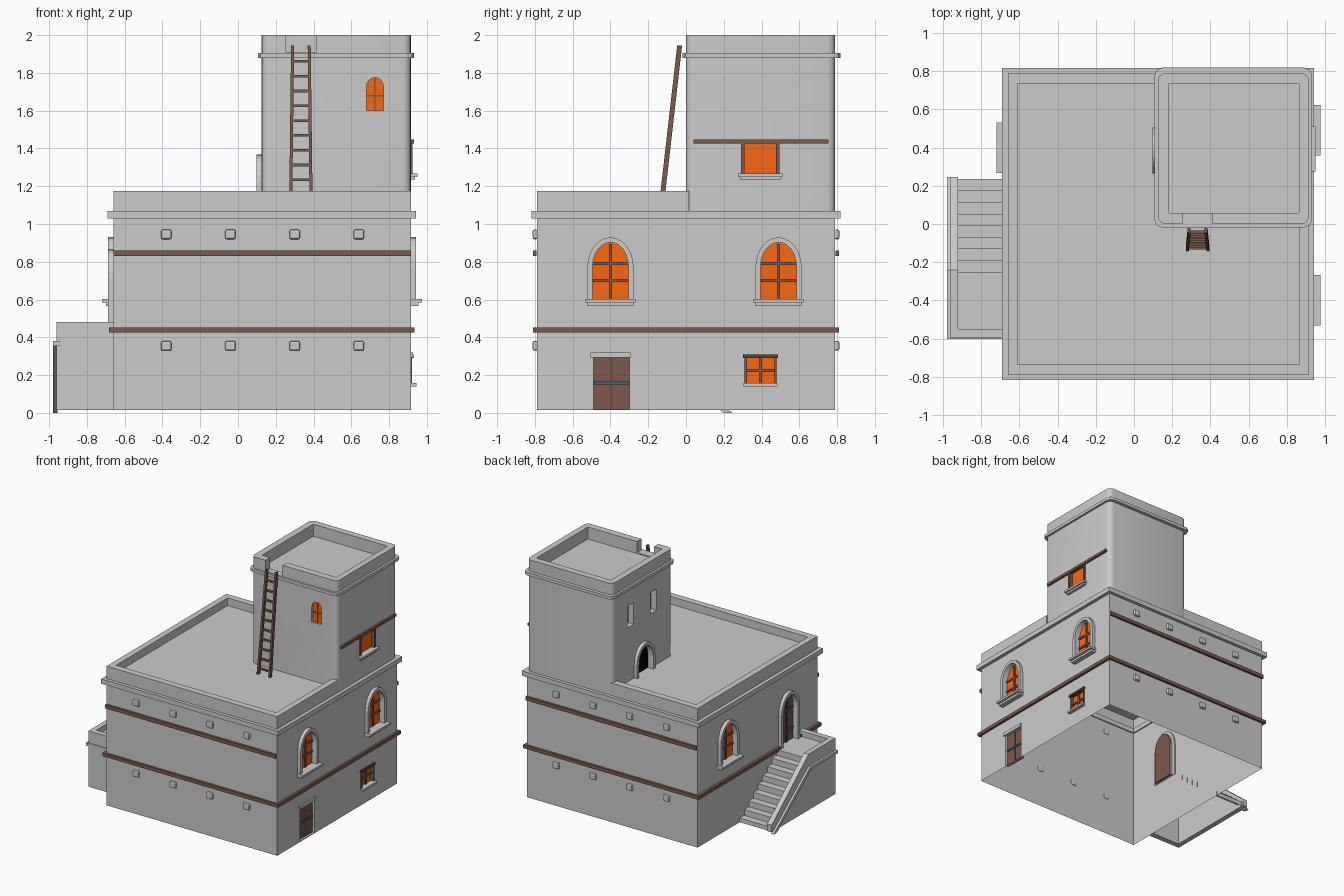
import bpy, bmesh, math
from mathutils import Vector

if "Cube" in bpy.data.objects:
    bpy.data.objects.remove(bpy.data.objects["Cube"])

def material(name, rgb):
    m = bpy.data.materials.new(name)
    m.diffuse_color = (*rgb, 1)
    m.use_nodes = True
    m.node_tree.nodes["Principled BSDF"].inputs["Base Color"].default_value = m.diffuse_color
    return m

WOOD = material("wood", (0.2, 0.1, 0.075))
DARK = material("dark_wood", (0.1, 0.05, 0.035))
GLOW = material("window_glow", (0.95, 0.14, 0.005))
IRON = material("blue_iron", (0.04, 0.13, 0.19))
BLACK = material("black_opening", (0, 0, 0))

# Walls: extrusion axis, plane position, outward sign
RIGHT, LEFT = ('x', 0.915, 1), ('x', -0.66, -1)
FRONT, BACK = ('y', -0.79, -1), ('y', 0.79, 1)
T_FRONT, T_LEFT = ('y', 0.0, -1), ('x', 0.125, -1)
BASE = 0.014

def finish(name, bm, mat=None):
    bmesh.ops.recalc_face_normals(bm, faces=bm.faces[:])
    me = bpy.data.meshes.new(name)
    bm.to_mesh(me)
    bm.free()
    ob = bpy.data.objects.new(name, me)
    bpy.context.collection.objects.link(ob)
    if mat:
        me.materials.append(mat)
    return ob

def prism(name, pts, axis, a, b, mat=None):
    """Extrude a 2D outline along an axis from a to b."""
    place = {'x': lambda u, v: (a, u, v), 'y': lambda u, v: (u, a, v), 'z': lambda u, v: (u, v, a)}[axis]
    bm = bmesh.new()
    f = bm.faces.new([bm.verts.new(place(u, v)) for u, v in pts])
    ext = bmesh.ops.extrude_face_region(bm, geom=[f])['geom']
    step = Vector([(b - a) if axis == c else 0 for c in 'xyz'])
    bmesh.ops.translate(bm, vec=step, verts=[g for g in ext if isinstance(g, bmesh.types.BMVert)])
    # the extrusion may drop the starting cap, so close it again
    bmesh.ops.holes_fill(bm, edges=[e for e in bm.edges if e.is_boundary])
    return finish(name, bm, mat)

def rect(u0, u1, v0, v1):
    return [(u0, v0), (u1, v0), (u1, v1), (u0, v1)]

def box(name, x0, x1, y0, y1, z0, z1, mat=None):
    return prism(name, rect(x0, x1, y0, y1), 'z', z0, z1, mat)

def on_wall(name, wall, pts, d0, d1, mat=None):
    axis, pos, s = wall
    return prism(name, pts, axis, pos + s * d0, pos + s * d1, mat)

def round_rect(x0, x1, y0, y1, r, n):
    pts = []
    for k, (cx, cy) in enumerate([(x1 - r, y1 - r), (x0 + r, y1 - r), (x0 + r, y0 + r), (x1 - r, y0 + r)]):
        for i in range(n + 1):
            t = math.pi / 2 * (k + i / n)
            pts.append((cx + r * math.cos(t), cy + r * math.sin(t)))
    return pts

def arch(u, w, z0, z1, rise, n=12):
    """Outline from bottom left over the top to bottom right."""
    pts = [(u - w / 2, z0)]
    for i in range(n + 1):
        t = math.pi * (1 - i / n)
        pts.append((u + w / 2 * math.cos(t), z1 - rise + rise * math.sin(t)))
    return pts + [(u + w / 2, z0)]

def sweep(name, levels, caps=False):
    """Join matching outlines at given heights; caps close the ends, else it loops."""
    bm = bmesh.new()
    rows = [[bm.verts.new((x, y, z)) for x, y in o] for o, z in levels]
    n = len(rows[0])
    for a, b in zip(rows, rows[1:] + ([] if caps else rows[:1])):
        for i in range(n):
            j = (i + 1) % n
            bm.faces.new((a[i], a[j], b[j], b[i]))
    if caps:
        bm.faces.new(rows[0])
        bm.faces.new(rows[-1])
    return finish(name, bm)

def ring(name, outer, inner, z0, z1):
    return sweep(name, [(outer, z0), (outer, z1), (inner, z1), (inner, z0)])

def cup(name, outer, inner, z0, z1, floor):
    """Solid block with a sunken top leaving a parapet."""
    return sweep(name, [(outer, z0), (outer, z1), (inner, z1), (inner, floor)], caps=True)

def cut(ob, cutters):
    for c in cutters:
        m = ob.modifiers.new("cut", 'BOOLEAN')
        m.operation, m.solver, m.object = 'DIFFERENCE', 'EXACT', c
    dg = bpy.context.evaluated_depsgraph_get()
    me = bpy.data.meshes.new_from_object(ob.evaluated_get(dg))
    ob.modifiers.clear()
    ob.data = me
    for c in cutters:
        bpy.data.objects.remove(c)

def open_below(ob):
    bm = bmesh.new()
    bm.from_mesh(ob.data)
    bmesh.ops.delete(bm, geom=[f for f in bm.faces if all(v.co.z < BASE + 0.005 for v in f.verts)], context='FACES')
    bm.to_mesh(ob.data)
    bm.free()

house_cuts, tower_cuts = [], []

def opening(name, wall, outline, cuts, mat, depth=0.026):
    """Recess in a wall with a coloured panel at its back."""
    cuts.append(on_wall("cutter", wall, outline, -depth, 0.05))
    on_wall(name, wall, outline, -depth - 0.004, -depth + 0.008, mat)

def arch_frame(name, wall, u, w, z0, z1, rise, t=0.027):
    outer = arch(u, w + 2 * t, z0, z1 + t, rise + t)
    on_wall(name, wall, outer + arch(u, w, z0, z1, rise)[::-1], -0.01, 0.028)

def bars(name, wall, u, w, z0, z1, levels, t=0.008, mat=WOOD, d=-0.008):
    on_wall(name + "_upright", wall, rect(u - t, u + t, z0, z1), -0.024, d, mat)
    for z in levels:
        on_wall(name + "_crossbar", wall, rect(u - w / 2, u + w / 2, z - t, z + t), -0.024, d, mat)

# Arched windows on the main floor
for wall, u in ((RIGHT, -0.4), (RIGHT, 0.49), (LEFT, 0.4)):
    opening("arched_window", wall, arch(u, 0.19, 0.6, 0.903, 0.13), house_cuts, GLOW)
    arch_frame("arched_window_frame", wall, u, 0.19, 0.6, 0.903, 0.13)
    bars("arched_window", wall, u, 0.185, 0.6, 0.895, (0.7, 0.79))
    on_wall("window_sill", wall, rect(u - 0.132, u + 0.132, 0.585, 0.602), -0.01, 0.06)
    on_wall("window_sill_base", wall, rect(u - 0.125, u + 0.125, 0.567, 0.585), -0.01, 0.04)

# Arched door above the stairs
opening("upper_door", LEFT, arch(-0.4, 0.19, 0.435, 0.84, 0.13), house_cuts, WOOD)
arch_frame("upper_door_frame", LEFT, -0.4, 0.19, 0.435, 0.84, 0.13)
bars("upper_door", LEFT, -0.4, 0.185, 0.435, 0.835, (), t=0.004, mat=DARK)
for z in (0.52, 0.69):
    on_wall("upper_door_strap", LEFT, rect(-0.492, -0.308, z, z + 0.02), -0.024, -0.012, IRON)

# Ground floor door
opening("lower_door", RIGHT, rect(-0.49, -0.3, BASE + 0.006, 0.295), house_cuts, WOOD)
bars("lower_door", RIGHT, -0.395, 0.19, 0.02, 0.295, (), t=0.003, mat=DARK, d=-0.016)
on_wall("lower_door_strap", RIGHT, rect(-0.488, -0.302, 0.15, 0.166), -0.024, -0.01, IRON)
on_wall("lower_door_lintel", RIGHT, rect(-0.505, -0.295, 0.293, 0.32), -0.01, 0.012)

# Ground floor window
opening("small_window", RIGHT, rect(0.315, 0.475, 0.155, 0.295), house_cuts, GLOW)
bars("small_window", RIGHT, 0.395, 0.16, 0.155, 0.295, (0.225,))
for u in (0.315, 0.475):
    on_wall("small_window_jamb", RIGHT, rect(u - 0.007, u + 0.007, 0.155, 0.295), -0.024, 0.006, WOOD)
on_wall("small_window_lintel", RIGHT, rect(0.302, 0.488, 0.29, 0.308), -0.02, 0.014, DARK)
on_wall("small_window_sill", RIGHT, rect(0.305, 0.485, 0.14, 0.157), -0.02, 0.03)

# Tower openings
opening("tower_arched_window", T_FRONT, arch(0.725, 0.09, 1.6, 1.775, 0.05), tower_cuts, GLOW, 0.022)
bars("tower_arched_window", T_FRONT, 0.725, 0.088, 1.6, 1.772, (1.68,), t=0.004)
opening("tower_side_window", RIGHT, rect(0.295, 0.49, 1.265, 1.43), tower_cuts, GLOW)
for u in (0.3, 0.485):
    on_wall("tower_window_jamb", RIGHT, rect(u - 0.009, u + 0.009, 1.265, 1.43), -0.024, 0.01, WOOD)
on_wall("tower_window_lintel", RIGHT, rect(0.04, 0.755, 1.425, 1.447), -0.02, 0.017, WOOD)
on_wall("tower_window_sill", RIGHT, rect(0.275, 0.51, 1.25, 1.268), -0.02, 0.035)
on_wall("tower_window_sill_base", RIGHT, rect(0.285, 0.5, 1.235, 1.25), -0.02, 0.022)
opening("tower_doorway", T_LEFT, arch(0.385, 0.185, 1.09, 1.34, 0.12), tower_cuts, BLACK, 0.03)
arch_frame("tower_door_frame", T_LEFT, 0.385, 0.185, 1.09, 1.34, 0.12)
for u in (0.25, 0.55):
    tower_cuts.append(on_wall("cutter", T_LEFT, rect(u - 0.04, u + 0.04, 1.56, 1.74), -0.05, 0.05))

# House body: open below, sunken roof, room left for the tower
house_cuts.append(box("cutter", 0.15, 1.2, 0.015, 1.2, 1.07, 1.4))
house = cup("house_walls", rect(-0.66, 0.915, -0.79, 0.79), rect(-0.61, 0.865, -0.735, 0.735), BASE, 1.174, 1.11)
cut(house, house_cuts)
open_below(house)
ring("house_cornice", rect(-0.69, 0.943, -0.817, 0.817), rect(-0.65, 0.905, -0.78, 0.78), 1.03, 1.07)

# Tower with rounded corners, sunken roof and a gap for the ladder
tower_cuts.append(box("cutter", 0.255, 0.412, -0.1, 0.09, 1.908, 2.1))
tower = cup("tower_walls", round_rect(0.125, 0.915, 0, 0.79, 0.04, 4), round_rect(0.18, 0.865, 0.058, 0.735, 0.006, 4), 1.07, 2.0, 1.9)
cut(tower, tower_cuts)
bpy.context.view_layer.objects.active = tower
tower.select_set(True)
bpy.ops.object.shade_smooth_by_angle(angle=math.radians(30))
ring("tower_cornice", round_rect(0.107, 0.933, -0.018, 0.818, 0.04, 2), round_rect(0.14, 0.9, 0.015, 0.775, 0.04, 2), 1.88, 1.905)

# Wooden bands
for wall in (FRONT, BACK):
    on_wall("upper_band", wall, rect(-0.66, 0.915, 0.83, 0.86), 0.0005, 0.02, WOOD)
    on_wall("lower_band", wall, rect(-0.683, 0.935, 0.425, 0.453), 0.0005, 0.02, WOOD)
on_wall("lower_band_right", RIGHT, rect(-0.795, 0.795, 0.425, 0.453), 0.0005, 0.02, WOOD)
for a, b in ((-0.795, -0.525), (-0.275, 0.795)):
    on_wall("lower_band_left", LEFT, rect(a, b, 0.425, 0.453), 0.0005, 0.023, WOOD)

# Stone beam ends
for wall in (FRONT, BACK):
    for x in (-0.38, -0.04, 0.3, 0.64):
        for z in (0.355, 0.945):
            ob = on_wall("beam_end", wall, rect(x - 0.028, x + 0.028, z - 0.026, z + 0.026), -0.006, 0.022)
            bev = ob.modifiers.new("bevel", 'BEVEL')
            bev.width, bev.segments = 0.01, 2

# Outside stairs with landing, hollow below
N, Y0, Y1, TOP = 8, 0.235, -0.25, 0.435
steps = [(-0.59, BASE), (Y0, BASE)]
for i in range(N):
    y, y2 = (Y0 + (Y1 - Y0) * k / N for k in (i, i + 1))
    z = TOP * (i + 1) / (N + 1)
    steps += [(y, z), (y2, z)]
steps += [(Y1, TOP), (-0.59, TOP)]
open_below(prism("stair_steps", steps, 'x', -0.935, -0.657))
side = [(-0.595, BASE), (0.245, BASE), (0.245, 0.075), (0.205, 0.105), (-0.24, 0.48), (-0.595, 0.48)]
prism("stair_side_wall", side, 'x', -0.962, -0.92)
box("landing_front_wall", -0.94, -0.657, -0.596, -0.55, BASE, 0.48)
trim = [(-0.6, 0.355), (-0.25, 0.355), (0.2, 0.0), (0.245, 0.0), (-0.24, 0.38), (-0.6, 0.38)]
prism("stair_side_trim", trim, 'x', -0.98, -0.955)
box("landing_front_trim", -0.98, -0.66, -0.603, -0.59, 0.355, 0.38)

# Ladder leaning on the tower
def ladder_y(z):
    return -0.122 + (z - 1.17) * 0.114
for s in (-1, 1):
    foot, head = 0.333 + s * 0.054, 0.333 + s * 0.044
    rail = box("ladder_rail", foot - 0.008, foot + 0.008, ladder_y(1.11) - 0.013, ladder_y(1.11) + 0.013, 1.11, 1.945, WOOD)
    for v in rail.data.vertices:
        if v.co.z > 1.5:
            v.co.x += head - foot
            v.co.y += ladder_y(1.945) - ladder_y(1.11)
for i in range(10):
    z = 1.155 + i * 0.0785
    y = ladder_y(z)
    box("ladder_rung", 0.283, 0.383, y - 0.009, y + 0.009, z - 0.007, z + 0.007, WOOD)
